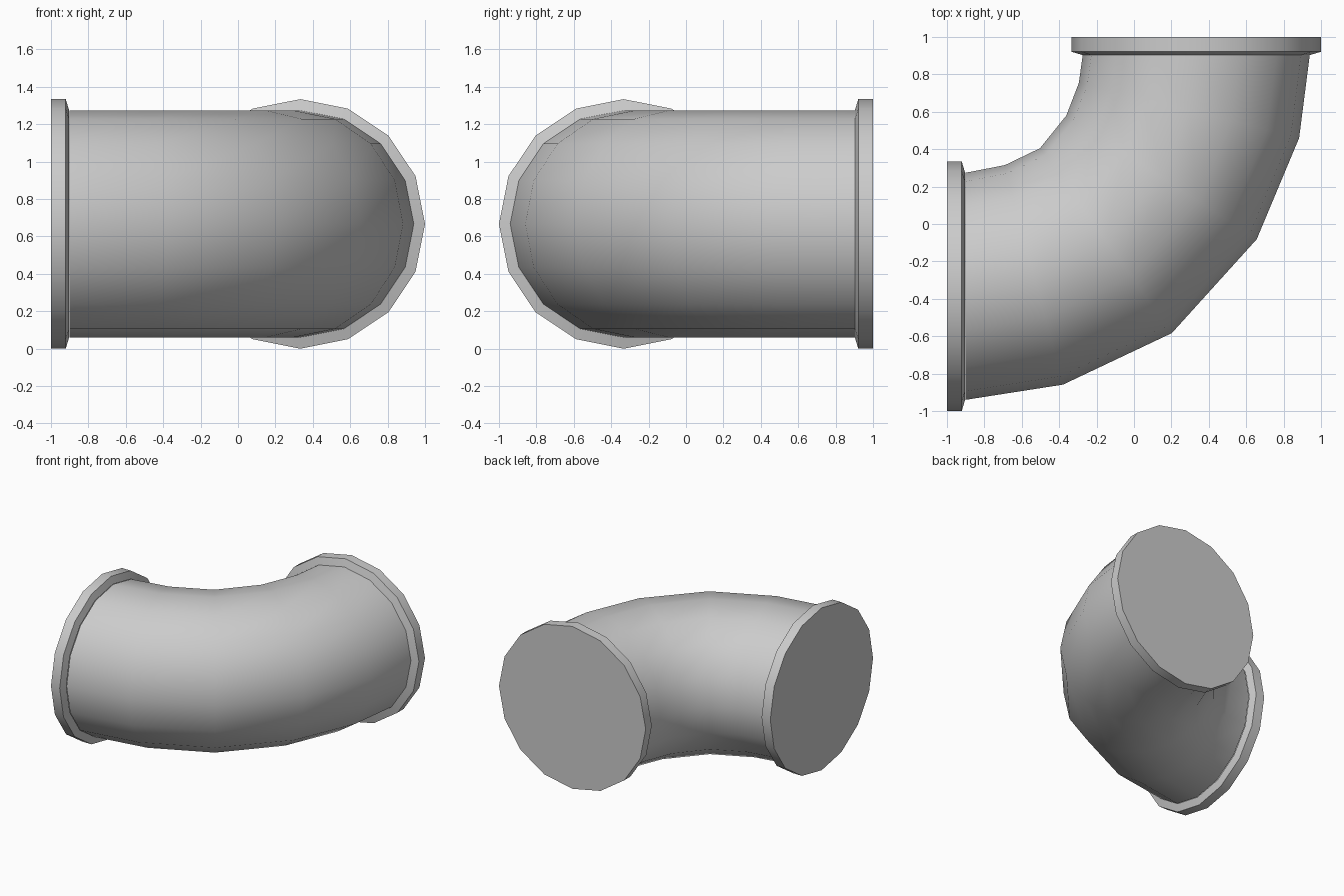
import bpy, bmesh
from math import sin, cos, radians, pi

if "Cube" in bpy.data.objects:
    bpy.data.objects.remove(bpy.data.objects["Cube"])

SIDES = 16
AXIS_Z = 0.667      # height of the pipe's centre line
PIPE_R = 0.607
FLANGE_R = 0.667


def loft(name, rings, cap_start=False):
    """Skin rings given as (x, y, heading in degrees, radius)."""
    bm = bmesh.new()
    loops = []
    for x, y, heading, r in rings:
        h = radians(heading)
        loop = []
        for i in range(SIDES):
            a = 2 * pi * i / SIDES
            side = r * cos(a)
            loop.append(bm.verts.new((x + side * sin(h), y - side * cos(h),
                                      AXIS_Z + r * sin(a))))
        loops.append(loop)
    for a, b in zip(loops, loops[1:]):
        for i in range(SIDES):
            j = (i + 1) % SIDES
            bm.faces.new((a[i], a[j], b[j], b[i]))
    if cap_start:
        bm.faces.new(loops[0][::-1])
    bmesh.ops.recalc_face_normals(bm, faces=bm.faces)
    mesh = bpy.data.meshes.new(name)
    bm.to_mesh(mesh)
    bm.free()
    obj = bpy.data.objects.new(name, mesh)
    bpy.context.collection.objects.link(obj)
    bpy.ops.object.select_all(action='DESELECT')
    obj.select_set(True)
    bpy.context.view_layer.objects.active = obj
    bpy.ops.object.shade_smooth_by_angle(angle=radians(30))
    return obj


# Bent pipe: ring centres and headings through the elbow
bend = [(-0.90, -0.333, 0), (-0.535, -0.272, 14.8), (-0.15, -0.089, 35.5),
        (0.147, 0.249, 57), (0.294, 0.607, 76), (0.333, 0.905, 90)]
loft("elbow_pipe", [(x, y, h, PIPE_R) for x, y, h in bend])

# Closed end flanges with a short chamfer down to the pipe
profile = [(1.0, FLANGE_R), (0.921, FLANGE_R), (0.903, PIPE_R)]
loft("left_flange", [(-d, -0.333, 0, r) for d, r in profile], cap_start=True)
loft("back_flange", [(0.333, d, 90, r) for d, r in profile], cap_start=True)
